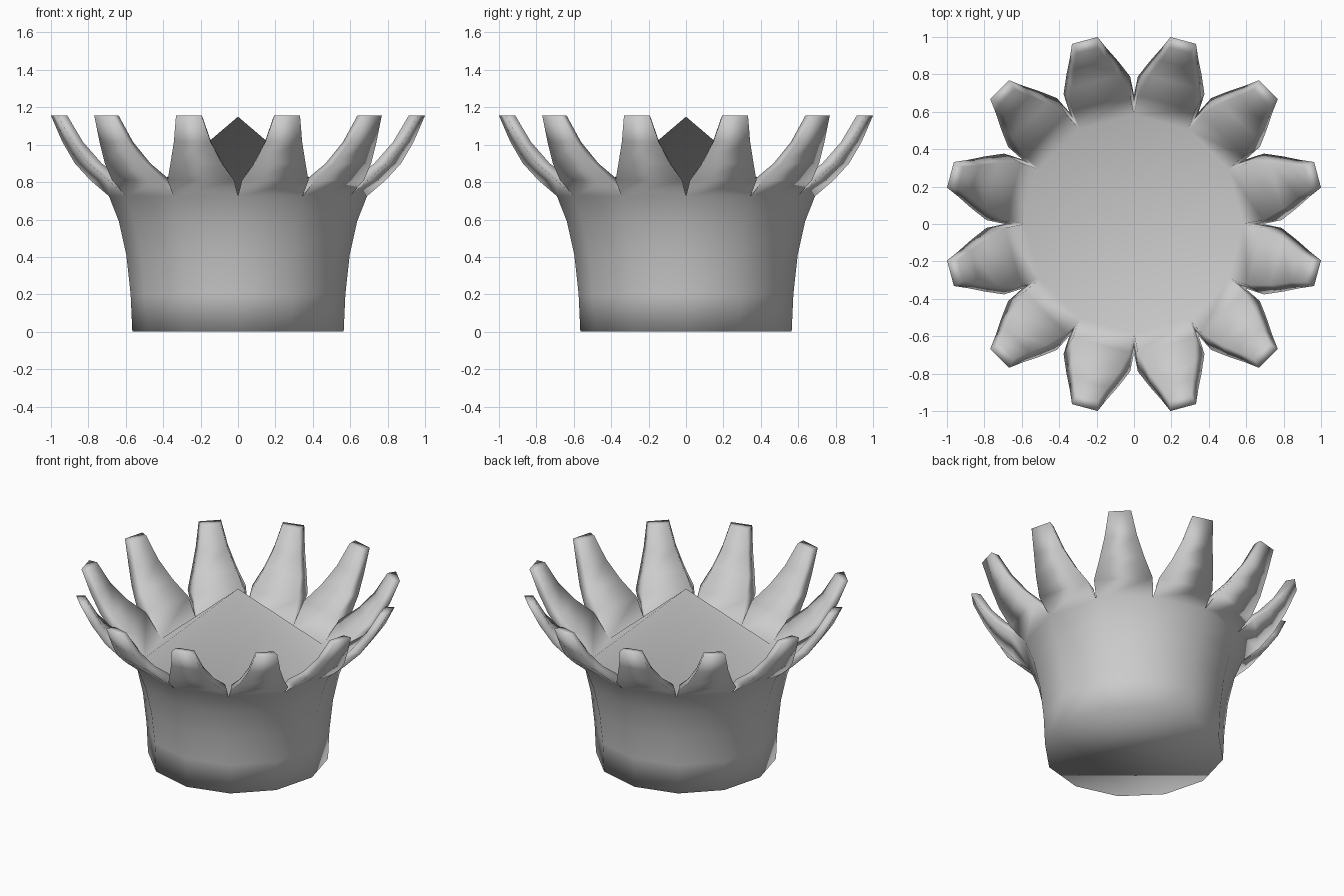
import bpy, bmesh
from math import sin, cos, radians

if "Cube" in bpy.data.objects:
    bpy.data.objects.remove(bpy.data.objects["Cube"])

SIDES = 12
STEP = radians(360 / SIDES)
# flared cup wall, bottom to valley between spikes: (radius, height)
WALL = [(.565, 0), (.574, .2), (.597, .41), (.637, .59), (.69, .725)]
# inner edge of the valley, where the cone cap begins
RIM = (.585, .65)
APEX = (0, 0, 1.15)
# spike sections: outer distance, outer half width, inner distance, inner half width, height
SPIKE = [(.768, .184, .670, .158, .81),
         (.865, .142, .788, .126, .90),
         (.945, .102, .882, .088, 1.015),
         (1.016, .071, .960, .058, 1.155)]

bm = bmesh.new()


def face(pts):
    bm.faces.new([bm.verts.new(p) for p in pts])


def strip(a, b):
    """Quads joining two rows of points."""
    for i in range(len(a) - 1):
        face([a[i], a[i + 1], b[i + 1], b[i]])


for k in range(SIDES):
    mid = STEP * (k + .5)

    def ring_pair(r, z):
        return [(r * cos(mid + s * STEP / 2), r * sin(mid + s * STEP / 2), z) for s in (-1, 1)]

    def local(a, w, z):
        return (a * cos(mid) - w * sin(mid), a * sin(mid) + w * cos(mid), z)

    # cup wall
    wall = [ring_pair(r, z) for r, z in WALL]
    for lo, hi in zip(wall, wall[1:]):
        strip(lo, hi)

    # spike, starting from the valley edges
    rim = ring_pair(*RIM)
    sections = [[wall[-1][0], wall[-1][1], rim[1], rim[0]]]
    for ao, wo, ai, wi, z in SPIKE:
        sections.append([local(ao, -wo, z), local(ao, wo, z), local(ai, wi, z), local(ai, -wi, z)])
    for lo, hi in zip(sections, sections[1:]):
        strip(lo + lo[:1], hi + hi[:1])
    face(sections[-1])

    # cone cap
    face([rim[0], rim[1], APEX])

# bottom
face([(WALL[0][0] * cos(STEP * k), WALL[0][0] * sin(STEP * k), 0) for k in range(SIDES)])

bmesh.ops.remove_doubles(bm, verts=bm.verts, dist=1e-4)
bmesh.ops.recalc_face_normals(bm, faces=bm.faces)
for f in bm.faces:
    f.smooth = True

mesh = bpy.data.meshes.new("spiked_cup")
bm.to_mesh(mesh)
bm.free()
bpy.context.collection.objects.link(bpy.data.objects.new("spiked_cup", mesh))
